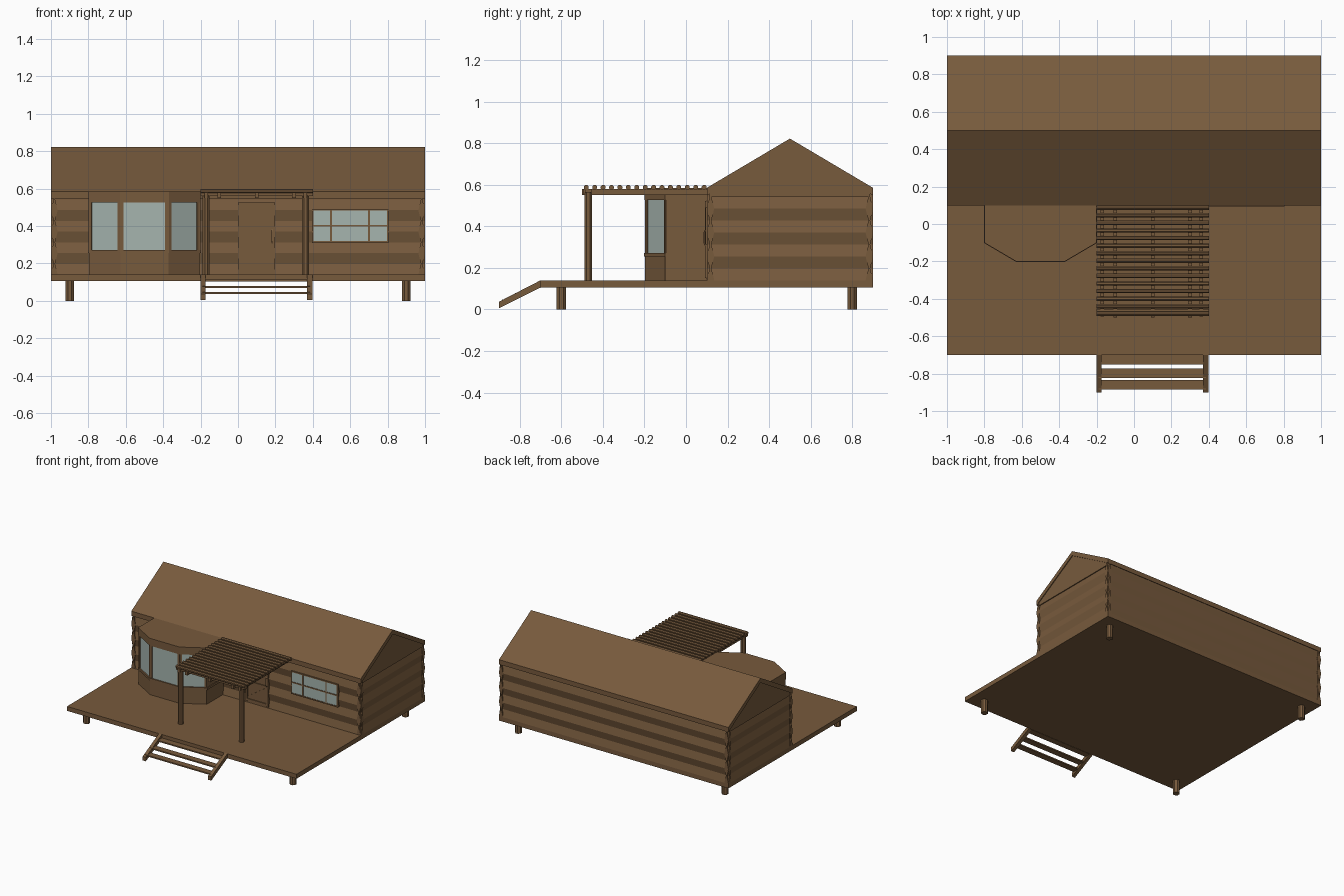
import bpy, bmesh, math
from mathutils import Vector

if "Cube" in bpy.data.objects:
    bpy.data.objects.remove(bpy.data.objects["Cube"])


def material(name, rgb):
    m = bpy.data.materials.new(name)
    m.diffuse_color = (*rgb, 1)
    m.use_nodes = True
    m.node_tree.nodes["Principled BSDF"].inputs["Base Color"].default_value = m.diffuse_color
    return m


WOOD = material("brown wood", (0.185, 0.103, 0.046))
GLASS = material("pale glass", (0.38, 0.46, 0.43))


def prism(name, pts, vec, mat=WOOD):
    """Extrude a closed 3D outline along vec."""
    bm = bmesh.new()
    vec = Vector(vec)
    a = [bm.verts.new(p) for p in pts]
    b = [bm.verts.new(Vector(p) + vec) for p in pts]
    n = len(pts)
    bm.faces.new(a)
    bm.faces.new(b[::-1])
    for i in range(n):
        bm.faces.new((a[i], b[i], b[(i + 1) % n], a[(i + 1) % n]))
    bmesh.ops.recalc_face_normals(bm, faces=bm.faces)
    me = bpy.data.meshes.new(name)
    bm.to_mesh(me)
    bm.free()
    me.materials.append(mat)
    ob = bpy.data.objects.new(name, me)
    bpy.context.collection.objects.link(ob)
    return ob


def box(name, x0, x1, y0, y1, z0, z1, mat=WOOD):
    return prism(name, [(x0, y0, z0), (x1, y0, z0), (x1, y1, z0), (x0, y1, z0)],
                 (0, 0, z1 - z0), mat)


def bar(name, p, q, w, y0, y1):
    """Board of width w between two (x, z) points on the front wall."""
    p, q = Vector(p), Vector(q)
    d = (q - p).normalized() * w / 2
    s = Vector((-d.y, d.x))
    return prism(name, [(v.x, y0, v.y) for v in (p + s, q + s, q - s, p - s)], (0, y1 - y0, 0))


def rod(name, p, q, r, sides=8):
    """Round timber from p to q."""
    p, q = Vector(p), Vector(q)
    d = q - p
    u = d.orthogonal().normalized()
    v = d.normalized().cross(u)
    pts = [p + r * (u * math.cos(t) + v * math.sin(t))
           for t in ((i + .5) * 2 * math.pi / sides for i in range(sides))]
    return prism(name, pts, d)


# deck and feet
box("deck", -1, 1, -0.7, 0.9, 0.105, 0.14)
for x in (-0.9, 0.9):
    for y in (-0.6, 0.8):
        rod("foot", (x, y, 0), (x, y, 0.105), 0.025)

# log walls: zigzag cross-section, crossing at the corners
side = []
for i in range(8):
    side.append((0.018 if i % 2 == 0 else 0.004, 0.14 + i * 0.0575))
side.append((0.004, 0.56))
section = side + [(-o, z) for o, z in reversed(side)]
for y in (0.118, 0.882):
    prism("long_log_wall", [(-1, y + o, z) for o, z in section], (2, 0, 0))
for x in (-0.982, 0.982):
    prism("end_log_wall", [(x + o, 0.1, z) for o, z in section], (0, 0.8, 0))
    prism("gable", [(x - 0.012, 0.115, 0.54), (x - 0.012, 0.885, 0.54), (x - 0.012, 0.885, 0.57),
                    (x - 0.012, 0.5, 0.79), (x - 0.012, 0.115, 0.57)], (0.024, 0, 0))

# roof
prism("roof", [(-1, 0.1, 0.585), (-1, 0.5, 0.822), (-1, 0.9, 0.585),
               (-1, 0.9, 0.548), (-1, 0.5, 0.785), (-1, 0.1, 0.548)], (2, 0, 0))

# bay window
BAY = [(-0.8, 0.11), (-0.8, -0.1), (-0.63, -0.2), (-0.37, -0.2), (-0.2, -0.1), (-0.2, 0.11)]


def bay(name, k, z0, z1, mat=WOOD):
    prism(name, [(-0.5 + (x + 0.5) * k, y * k if y < 0 else y, z0) for x, y in BAY],
          (0, 0, z1 - z0), mat)


bay("bay_base", 0.985, 0.14, 0.255)
bay("bay_sill", 1.01, 0.255, 0.272)
bay("bay_glass", 0.965, 0.27, 0.53, GLASS)
bay("bay_roof", 1.0, 0.527, 0.585)
for i in (1, 2, 3):
    p, q = Vector(BAY[i]) * 1, Vector(BAY[i + 1]) * 1
    d = (q - p).normalized()
    inward = Vector((-d.y, d.x))
    for s, e in ((p, d), (q, -d)):
        a, b = s + inward * 0.003, s + e * 0.019 + inward * 0.003
        quad = (a, b, b + inward * 0.018, a + inward * 0.018)
        prism("bay_frame", [(v.x, v.y, 0.27) for v in quad], (0, 0, 0.26))
box("bay_side_left", -0.797, -0.775, -0.1, 0.11, 0.14, 0.53)
box("bay_side_right", -0.225, -0.203, -0.1, 0.11, 0.14, 0.53)

# stable door with braces and handle
box("door", 0, 0.197, 0.099, 0.125, 0.145, 0.525)
for z in (0.163, 0.303, 0.387, 0.513):
    bar("door_rail", (0.004, z), (0.193, z), 0.018, 0.092, 0.1)
for x in (0.009, 0.188):
    bar("door_stile", (x, 0.15), (x, 0.52), 0.014, 0.092, 0.1)
bar("lower_brace", (0.014, 0.178), (0.183, 0.29), 0.016, 0.093, 0.1)
bar("upper_brace", (0.014, 0.502), (0.183, 0.398), 0.016, 0.093, 0.1)
prism("door_handle", [(0.18, 0.095, 0.3), (0.18, 0.084, 0.32), (0.18, 0.084, 0.37),
                      (0.18, 0.095, 0.39), (0.18, 0.089, 0.37), (0.18, 0.089, 0.32)], (0.008, 0, 0))

# side window
box("window_glass", 0.4, 0.8, 0.097, 0.105, 0.315, 0.487, GLASS)
for x in (0.4, 0.497, 0.7, 0.8):
    bar("window_upright", (x, 0.315), (x, 0.487), 0.009, 0.093, 0.12)
for z in (0.315, 0.402, 0.487):
    bar("window_crossbar", (0.396, z), (0.804, z), 0.009, 0.093, 0.12)

# pergola
for x in (-0.17, 0.36):
    rod("pergola_post", (x, -0.47, 0.14), (x, -0.47, 0.567), 0.02)
box("pergola_header", -0.2, 0.4, -0.485, -0.455, 0.562, 0.58)
for x in (-0.1, 0.1, 0.3):
    box("pergola_beam", x - 0.01, x + 0.01, -0.5, 0.11, 0.55, 0.58)
for x in (-0.17, 0.36):
    box("pergola_side_beam", x - 0.01, x + 0.01, -0.495, 0.11, 0.55, 0.58)
for i in range(15):
    y = -0.48 + i * 0.0405
    rod("pergola_slat", (-0.2, y, 0.587), (0.4, y, 0.587), 0.0125)

# steps
for x in (-0.2, 0.37):
    prism("stair_stringer", [(x, -0.7, 0.14), (x, -0.9, 0.037), (x, -0.9, 0.005), (x, -0.7, 0.105)],
          (0.027, 0, 0))
for y, z in ((-0.725, 0.108), (-0.798, 0.074), (-0.86, 0.043)):
    box("stair_tread", -0.19, 0.385, y - 0.025, y + 0.025, z - 0.005, z + 0.005)
